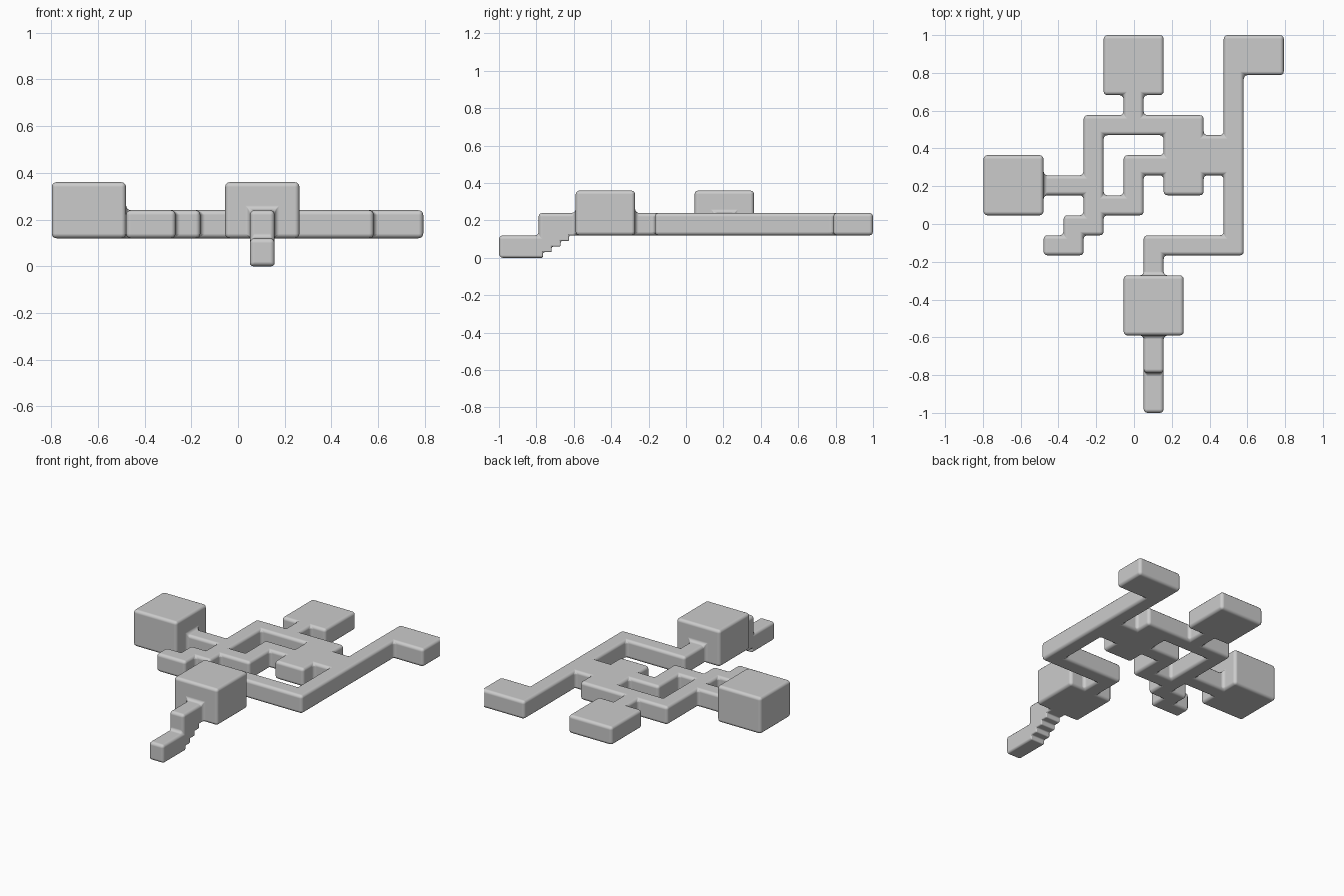
import bpy, bmesh

if "Cube" in bpy.data.objects:
    bpy.data.objects.remove(bpy.data.objects["Cube"])

U = 0.106                                   # plan grid unit
X = lambda i: -0.797 + U * i
Y = lambda j: 1 - U * (19 - j)
LOW, MID, TOP = 0.12, 0.24, 0.36

# Grid planes; extra slices serve the stepped underside of the stairs
STEP_Y = [-0.788, -0.765, -0.718, -0.670, -0.625]
xs = [X(i) for i in range(16)]
ys = [-1.0] + STEP_Y + [Y(j) for j in range(4, 20)]
zs = [0, 0.03, 0.06, 0.09, LOW, MID, TOP]

# Blocks: i0, i1, j0, j1, z0, z1
blocks = [
    # rooms
    (0, 3, 10, 13, LOW, TOP),               # tall left room
    (7, 10, 4, 7, LOW, TOP),                # tall front room
    (6, 9, 16, 19, LOW, MID),               # back room
    (9, 11, 11, 15, LOW, MID),              # central room
    (12, 15, 17, 19, LOW, MID),             # right room
    # corridors
    (7, 8, 15, 16, LOW, MID), (5, 11, 14, 15, LOW, MID),
    (5, 6, 9, 15, LOW, MID), (3, 5, 11, 12, LOW, MID),
    (4, 6, 9, 10, LOW, MID), (3, 5, 8, 9, LOW, MID),
    (5, 8, 10, 11, LOW, MID), (7, 8, 10, 13, LOW, MID),
    (7, 9, 12, 13, LOW, MID), (11, 12, 12, 14, LOW, MID),
    (12, 13, 8, 19, LOW, MID), (8, 13, 8, 9, LOW, MID),
    (8, 9, 7, 9, LOW, MID),
]
boxes = [(X(a), X(b), Y(c), Y(d), e, f) for a, b, c, d, e, f in blocks]
# entrance landing and stairs with stepped underside
boxes.append((X(8), X(9), -1.0, STEP_Y[0], 0, LOW))
for k, (y0, y1) in enumerate(zip(STEP_Y, STEP_Y[1:] + [Y(4)])):
    boxes.append((X(8), X(9), y0, y1, 0.03 * k, MID))

# Fill the grid cells covered by a block
cells = set()
for i in range(len(xs) - 1):
    for j in range(len(ys) - 1):
        for k in range(len(zs) - 1):
            c = [(a[n] + a[n + 1]) / 2 for a, n in ((xs, i), (ys, j), (zs, k))]
            if any(b[0] < c[0] < b[1] and b[2] < c[1] < b[3] and b[4] < c[2] < b[5]
                   for b in boxes):
                cells.add((i, j, k))

# Skin the filled cells into one watertight body
bm = bmesh.new()
verts = {}


def vert(key):
    if key not in verts:
        verts[key] = bm.verts.new((xs[key[0]], ys[key[1]], zs[key[2]]))
    return verts[key]


for cell in cells:
    for axis in range(3):
        u, v = (axis + 1) % 3, (axis + 2) % 3
        for side in (0, 1):
            near = list(cell)
            near[axis] += 1 if side else -1
            if tuple(near) in cells:
                continue
            loop = []
            for du, dv in ((0, 0), (1, 0), (1, 1), (0, 1)):
                p = list(cell)
                p[axis] += side
                p[u] += du
                p[v] += dv
                loop.append(vert(tuple(p)))
            bm.faces.new(loop if side else loop[::-1])
bm.normal_update()

# Rounding weights: full on corners, finer on the small steps
weight = bm.edges.layers.float.new("bevel_weight_edge")
for e in bm.edges:
    if e.calc_face_angle(0) > 0.5:
        fine = any(-0.78 < p.co.y < -0.6 and p.co.z < 0.13 for p in e.verts)
        e[weight] = 0.4 if fine else 1.0

mesh = bpy.data.meshes.new("corridor_complex")
bm.to_mesh(mesh)
bm.free()
body = bpy.data.objects.new("corridor_complex", mesh)
bpy.context.collection.objects.link(body)
bpy.context.view_layer.objects.active = body
body.select_set(True)
bpy.ops.object.shade_smooth()

bev = body.modifiers.new("rounded_edges", 'BEVEL')
bev.limit_method = 'WEIGHT'
bev.width = 0.02
bev.segments = 3
bev.use_clamp_overlap = False
bev.harden_normals = True
